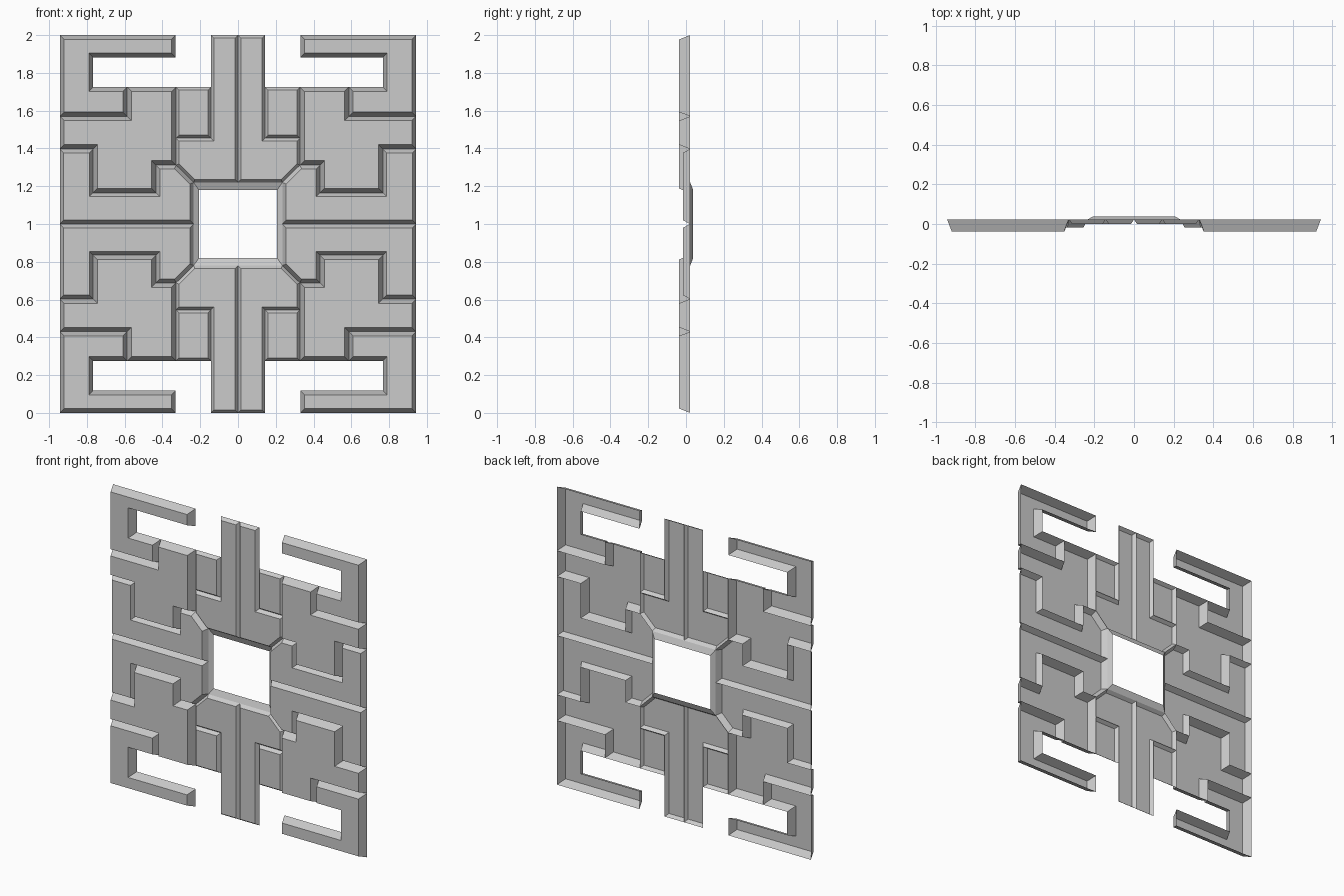
import bpy
from mathutils import Vector

if "Cube" in bpy.data.objects:
    bpy.data.objects.remove(bpy.data.objects["Cube"])

BACK = 0.022


def make(name, verts, faces):
    mesh = bpy.data.meshes.new(name)
    mesh.from_pydata(verts, [], faces)
    ob = bpy.data.objects.new(name, mesh)
    ob.location = (0, 0, 1)
    bpy.context.collection.objects.link(ob)
    return ob


def inset(points, d):
    """Mitred inward offset of a counter-clockwise outline."""
    out, n = [], len(points)
    pts = [Vector(p) for p in points]
    for i in range(n):
        a = (pts[i] - pts[i - 1]).normalized()
        b = (pts[(i + 1) % n] - pts[i]).normalized()
        na, nb = Vector((-a.y, a.x)), Vector((-b.y, b.x))
        out.append(pts[i] + (na + nb) * d / (1 + na.dot(nb)))
    return out


def plate(name, outline, front, d):
    """Open-backed tapered plate, mirrored left/right and up/down."""
    area = sum(outline[i - 1][0] * p[1] - p[0] * outline[i - 1][1]
               for i, p in enumerate(outline))
    if area < 0:
        outline = outline[::-1]
    n = len(outline)
    verts = [(x, BACK, z) for x, z in outline]
    verts += [(p.x, front, p.y) for p in inset(outline, d)]
    faces = [(i, (i + 1) % n, n + (i + 1) % n, n + i) for i in range(n)]
    faces.append(tuple(range(n, 2 * n)))
    ob = make(name, verts, faces)
    mod = ob.modifiers.new("mirror", 'MIRROR')
    mod.use_axis = (True, False, True)
    mod.use_mirror_merge = False


# Outlines of one quarter, measured from the panel centre (x, z)
# hooked corner plates
plate("corner_hook", [(.943, 1), (.33, 1), (.33, .882), (.767, .882), (.767, .725),
                      (.587, .725), (.587, .57), (.943, .57)], -.037, .023)
# large stepped plates
plate("stepped_plate", [(.328, .725), (.587, .725), (.587, .57), (.943, .57), (.943, .397),
                        (.767, .397), (.767, .165), (.434, .165), (.434, .312),
                        (.328, .312)], -.037, .023)
# side plates beside the opening
plate("side_plate", [(.943, 0), (.943, .397), (.767, .397), (.767, .165), (.434, .165),
                     (.434, .312), (.328, .312), (.235, .22), (.235, 0)], -.017, .02)
# central upright plates
plate("centre_plate", [(0, 1), (.143, 1), (.143, .455), (.328, .455), (.328, .312),
                       (.235, .22), (0, .22)], -.001, .016)
# small filler plates
plate("filler_plate", [(.143, .725), (.328, .725), (.328, .455), (.143, .455)], -.001, .016)


# sloped frame around the square opening
def ring(x, y, z):
    return [(-x, y, -z), (x, y, -z), (x, y, z), (-x, y, z)]


make("opening_frame", ring(.235, BACK, .22) + ring(.207, .038, .18),
     [(i, (i + 1) % 4, 4 + (i + 1) % 4, 4 + i) for i in range(4)])
